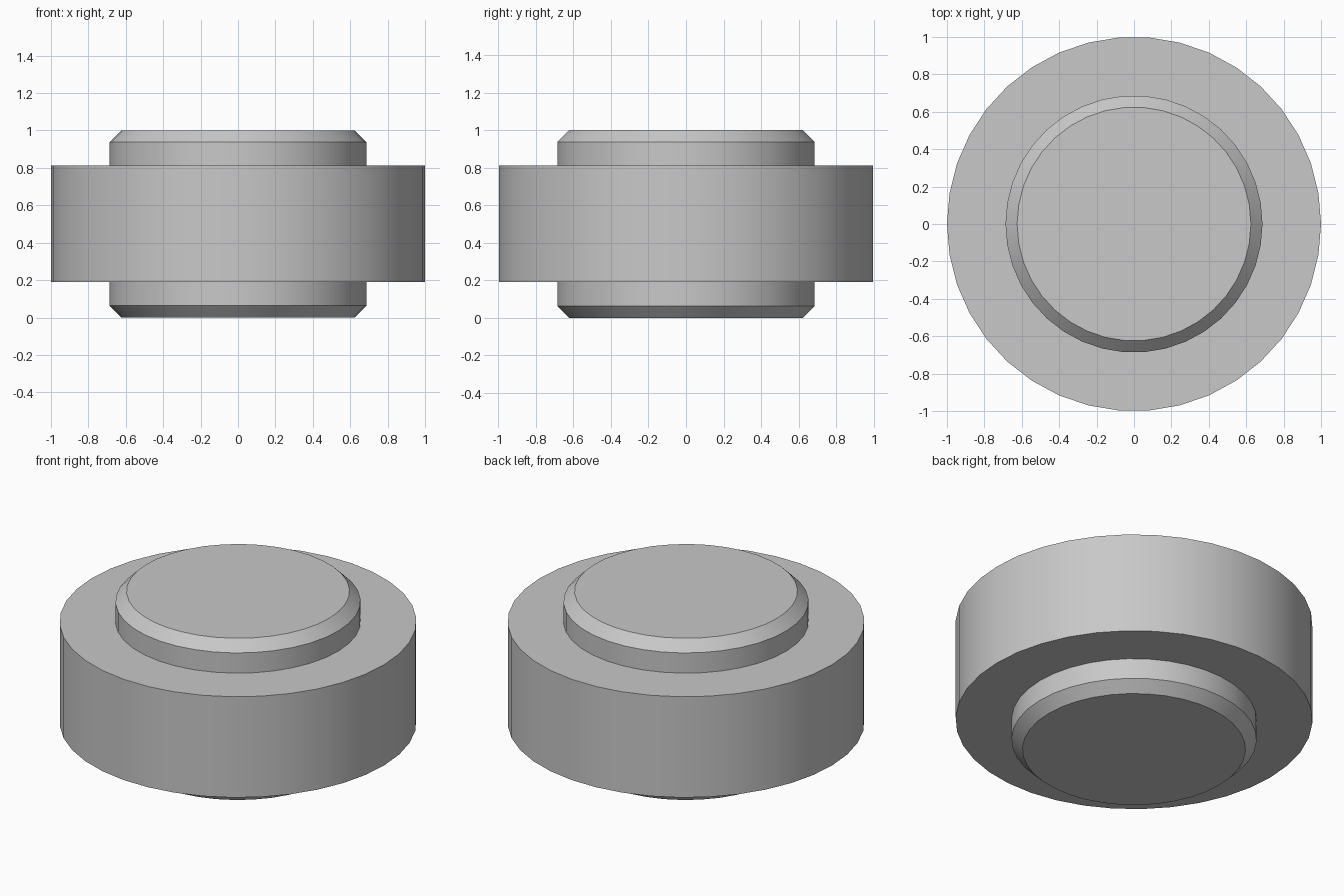
import bpy
import bmesh
import math

SIDES = 38

cube = bpy.data.objects.get("Cube")
if cube:
    bpy.data.objects.remove(cube, do_unlink=True)

grey = bpy.data.materials.new("light_grey")
grey.use_nodes = True
colour = (0.58, 0.58, 0.58, 1.0)
grey.diffuse_color = colour
grey.node_tree.nodes["Principled BSDF"].inputs["Base Color"].default_value = colour


def turned_part(name, profile):
    """Turn a profile of (radius, height) pairs into a closed, capped solid."""
    bm = bmesh.new()
    rings = []
    for radius, height in profile:
        angles = [2 * math.pi * i / SIDES for i in range(SIDES)]
        rings.append([bm.verts.new((radius * math.cos(a), radius * math.sin(a), height))
                      for a in angles])
    for low, high in zip(rings, rings[1:]):
        for i in range(SIDES):
            j = (i + 1) % SIDES
            bm.faces.new((low[i], low[j], high[j], high[i]))
    bm.faces.new(reversed(rings[0]))
    bm.faces.new(rings[-1])
    mesh = bpy.data.meshes.new(name)
    bm.to_mesh(mesh)
    bm.free()
    mesh.materials.append(grey)
    part = bpy.data.objects.new(name, mesh)
    bpy.context.collection.objects.link(part)
    bpy.ops.object.select_all(action='DESELECT')
    part.select_set(True)
    bpy.context.view_layer.objects.active = part
    bpy.ops.object.shade_smooth_by_angle(angle=math.radians(30))
    return part


# One stepped solid: chamfered hub, wide rim, chamfered hub
turned_part("wheel_roller", [
    (0.625, 0.0), (0.687, 0.063), (0.687, 0.19),
    (1.0, 0.19), (1.0, 0.813),
    (0.687, 0.813), (0.687, 0.938), (0.625, 1.0),
])
